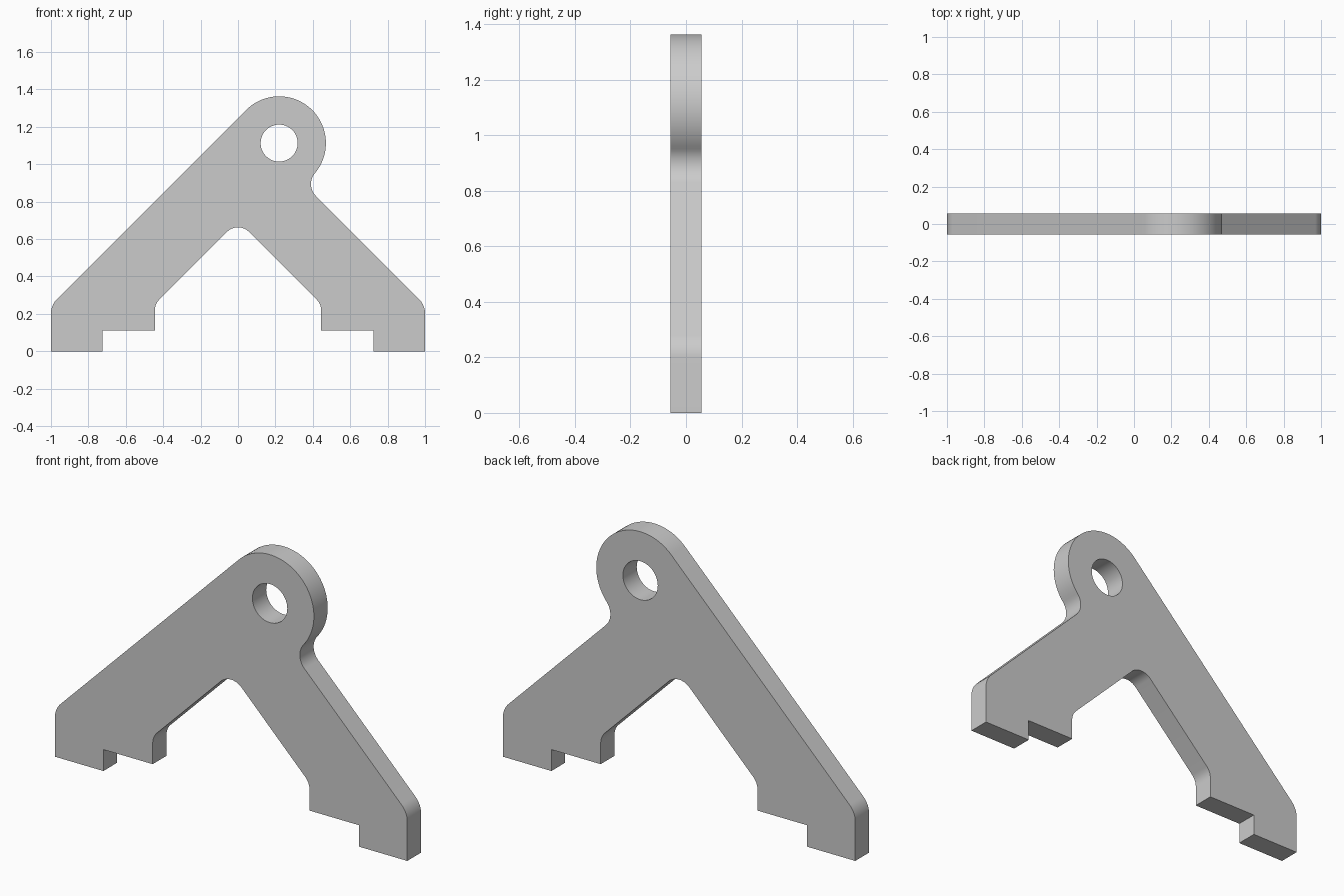
import bpy, bmesh
from math import sin, cos, tan, atan2, radians, sqrt, pi
from mathutils import Vector

if "Cube" in bpy.data.objects:
    bpy.data.objects.remove(bpy.data.objects["Cube"])

T = 0.056                       # half thickness
EYE = Vector((0.22, 1.113))     # centre of the round head
HEAD_R, HOLE_R, NECK_R = 0.25, 0.099, 0.09
SHOULDER = 0.247                # height of the outer corners


def arc(c, r, a0, a1, n):
    return [Vector((c[0] + r * cos(a0 + (a1 - a0) * i / n),
                    c[1] + r * sin(a0 + (a1 - a0) * i / n))) for i in range(n + 1)]


def fillet(prev, corner, nxt, r, n=10):
    """Arc of radius r that rounds a corner between two straight edges."""
    p, c, q = Vector(prev), Vector(corner), Vector(nxt)
    u, v = (p - c).normalized(), (q - c).normalized()
    half = u.angle(v) / 2
    centre = c + (u + v).normalized() * (r / sin(half))
    s, e = c + u * (r / tan(half)) - centre, c + v * (r / tan(half)) - centre
    a0, a1 = atan2(s.y, s.x), atan2(e.y, e.x)
    sweep = (a1 - a0 + pi) % (2 * pi) - pi
    return arc(centre, r, a0, a0 + sweep, n)


def mirrored(pts):
    return [Vector((-p[0], p[1])) for p in reversed(pts)]


# Right foot, from the inner corner to the outer shoulder
inner, apex = (0.445, 0.252), (0, 0.697)
foot = fillet(apex, inner, (0.445, 0.11), 0.083)
foot += [Vector(p) for p in ((0.445, 0.11), (0.725, 0.11), (0.725, 0), (1, 0))]
foot += fillet((1, 0), (1, SHOULDER), (0, 1 + SHOULDER), 0.11)

# Concave neck tangent to the right arm and the round head
lift = (EYE.x + EYE.y - 1 - SHOULDER) / sqrt(2)
along = sqrt((HEAD_R + NECK_R) ** 2 - (NECK_R - lift) ** 2)
neck = EYE + Vector((1, -1)) * along / sqrt(2) + Vector((1, 1)) * (NECK_R - lift) / sqrt(2)
d = neck - EYE
a = atan2(d.y, d.x)

outline = mirrored(foot)
outline += fillet((-0.445, 0.252), apex, inner, 0.083, 14)
outline += foot
outline += arc(neck, NECK_R, radians(225), a + pi, 12)
outline += arc(EYE, HEAD_R, a, radians(135), 48)[1:]
hole = arc(EYE, HOLE_R, 0, 2 * pi, 48)[:-1]

# Fill the profile around the hole and extrude it to a plate
bm = bmesh.new()
for loop in (outline, hole):
    vs = [bm.verts.new((p.x, -T, p.y)) for p in loop]
    for i, v in enumerate(vs):
        bm.edges.new((v, vs[(i + 1) % len(vs)]))
bmesh.ops.triangle_fill(bm, edges=bm.edges[:], use_beauty=True, use_dissolve=False)
ext = bmesh.ops.extrude_face_region(bm, geom=bm.faces[:], use_keep_orig=True)
bmesh.ops.translate(bm, vec=(0, 2 * T, 0),
                    verts=[g for g in ext["geom"] if isinstance(g, bmesh.types.BMVert)])
bmesh.ops.recalc_face_normals(bm, faces=bm.faces[:])

mesh = bpy.data.meshes.new("bracket_plate")
bm.to_mesh(mesh)
bm.free()
plate = bpy.data.objects.new("bracket_plate", mesh)
bpy.context.collection.objects.link(plate)
bpy.context.view_layer.objects.active = plate
plate.select_set(True)
bpy.ops.object.shade_smooth_by_angle(angle=radians(30))
